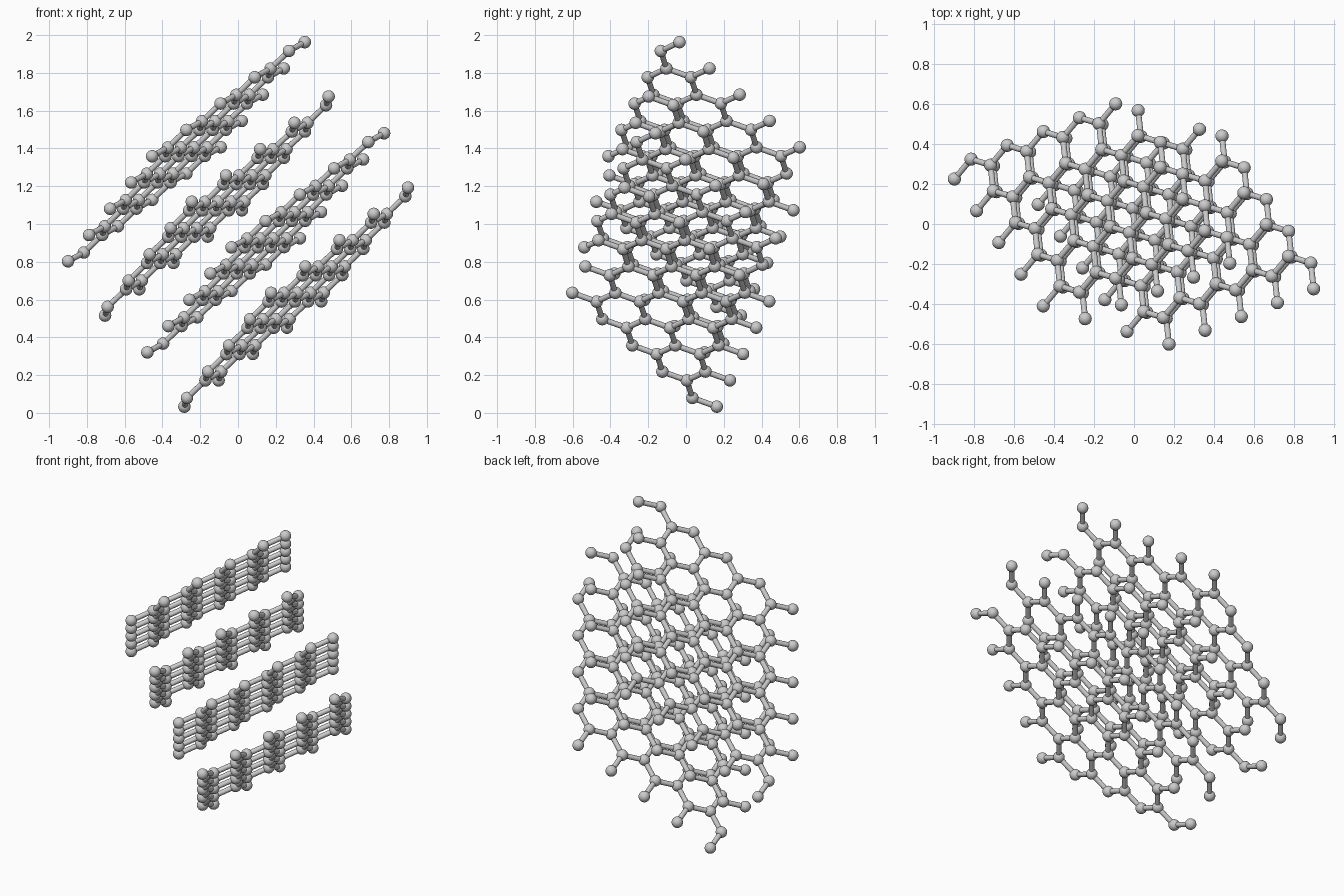
import bpy, bmesh
from mathutils import Vector, Matrix

if "Cube" in bpy.data.objects:
    bpy.data.objects.remove(bpy.data.objects["Cube"])

N = 5                # cells along each lattice direction
ATOM_R, BOND_R = 0.033, 0.015
L = 0.2388           # in-plane lattice constant

# Lattice: two in-plane vectors at 60 degrees and the sheet normal
a = Vector((-0.1113, 0.159, -0.139)).normalized()
b0 = Vector((-0.1813, -0.0675, -0.14))
normal = a.cross(b0).normalized()
b = Matrix.Rotation(1.0471975512, 3, normal) @ a
a, b = a * L, b * L
drop = -normal * 0.326          # spacing between sheets

top = Vector((0.355, -0.04, 1.97))
delta = (2 * b - a) / 3         # bond joining the two sublattices


def sheet(level):
    """Atom positions and bonded pairs of one hexagonal sheet."""
    base = top + drop * level
    if level % 2 == 0:
        first, second = base + delta, base
        links = [(0, 0), (0, 1), (-1, 1)]
    else:
        first = base + delta
        second = first + (2 * a - b) / 3
        links = [(0, 0), (-1, 0), (-1, 1)]
    cells = [(i, j) for i in range(N) for j in range(N)]
    p = {(i, j): first + a * i + b * j for i, j in cells}
    q = {(i, j): second + a * i + b * j for i, j in cells}
    bonds = [(p[i, j], q[i + di, j + dj]) for i, j in cells
             for di, dj in links if (i + di, j + dj) in q]
    return list(p.values()) + list(q.values()), bonds


def finish(bm, name):
    for f in bm.faces:
        f.smooth = True
    mesh = bpy.data.meshes.new(name)
    bm.to_mesh(mesh)
    bm.free()
    bpy.context.collection.objects.link(bpy.data.objects.new(name, mesh))


sheets = [sheet(k) for k in range(4)]

# Centre on x and y, rest on z = 0
pts = [p for atoms, _ in sheets for p in atoms]
lo = [min(p[k] for p in pts) for k in range(3)]
hi = [max(p[k] for p in pts) for k in range(3)]
shift = Vector((-(lo[0] + hi[0]) / 2, -(lo[1] + hi[1]) / 2, ATOM_R - lo[2]))

for k, (atoms, bonds) in enumerate(sheets, 1):
    # Atoms
    bm = bmesh.new()
    for p in atoms:
        bmesh.ops.create_uvsphere(bm, u_segments=20, v_segments=12, radius=ATOM_R,
                                  matrix=Matrix.Translation(p + shift))
    finish(bm, f"sheet_{k}_atoms")
    # Bonds
    bm = bmesh.new()
    for p, q in bonds:
        d = q - p
        rot = d.to_track_quat('Z', 'Y').to_matrix().to_4x4()
        bmesh.ops.create_cone(bm, cap_ends=False, segments=14, radius1=BOND_R,
                              radius2=BOND_R, depth=d.length,
                              matrix=Matrix.Translation((p + q) / 2 + shift) @ rot)
    finish(bm, f"sheet_{k}_bonds")
